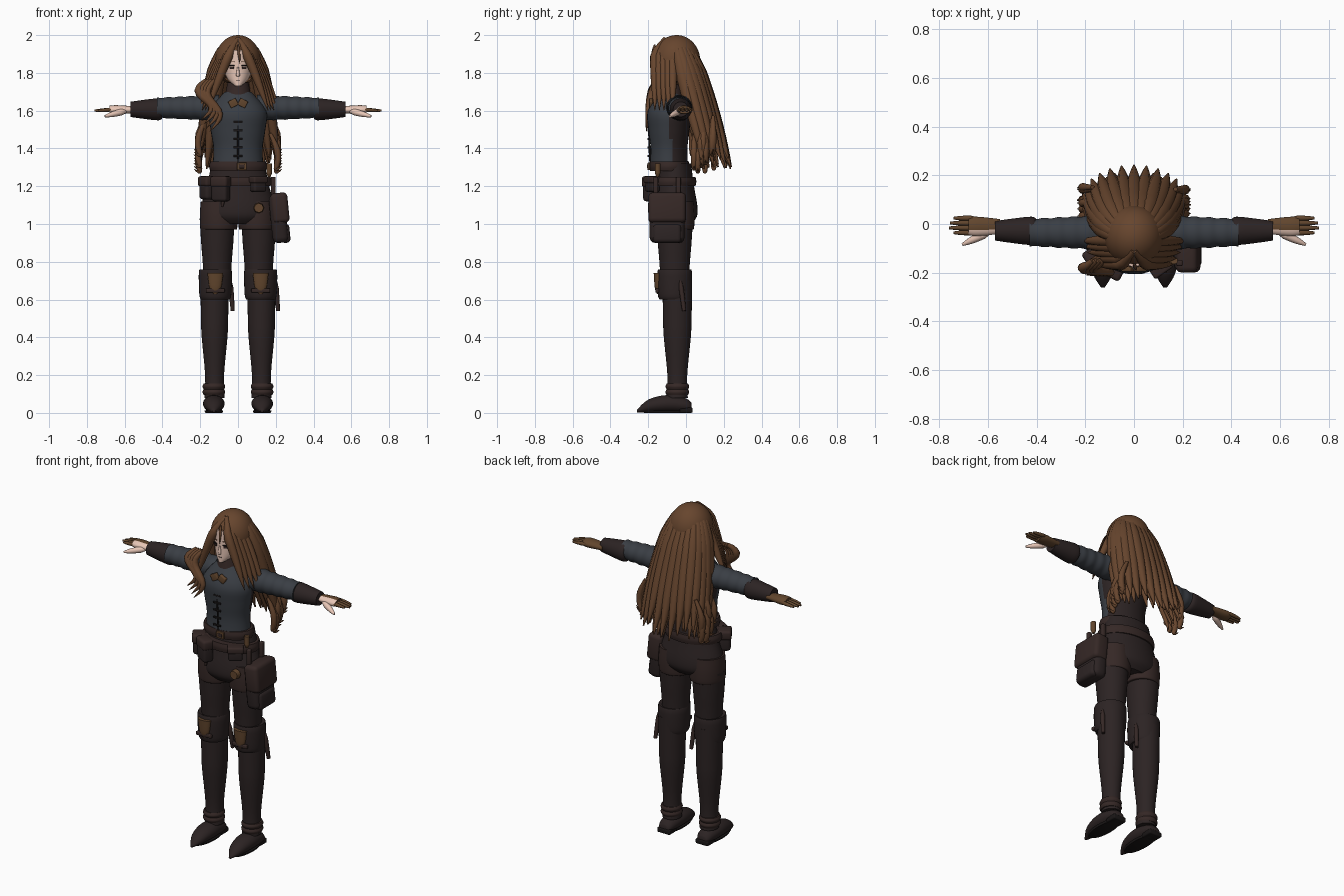
import bpy, bmesh, math, random
from mathutils import Vector

default_cube = bpy.data.objects.get("Cube")
if default_cube:
    bpy.data.objects.remove(default_cube, do_unlink=True)
random.seed(4)
parts = []


def material(name, *rgb):
    mat = bpy.data.materials.new(name)
    mat.use_nodes = True
    mat.diffuse_color = (*rgb, 1)
    mat.node_tree.nodes["Principled BSDF"].inputs["Base Color"].default_value = (*rgb, 1)
    return mat


HAIR = material("chestnut hair", .135, .06, .027)
SKIN = material("pale skin", .82, .58, .48)
SHIRT = material("slate cloth", .042, .048, .058)
LEATHER = material("dark brown leather", .025, .017, .017)
BELT = material("belt brown", .036, .021, .019)
TAN = material("tan leather", .12, .06, .026)
BLACK = material("near black", .01, .008, .008)


def register(name, mesh, mat):
    mesh.materials.clear()
    mesh.materials.append(mat)
    obj = bpy.data.objects.new(name, mesh)
    bpy.context.collection.objects.link(obj)
    parts.append(obj)
    return obj


def finish(name, bm, mat):
    bmesh.ops.recalc_face_normals(bm, faces=bm.faces[:])
    mesh = bpy.data.meshes.new(name)
    bm.to_mesh(mesh)
    bm.free()
    return register(name, mesh, mat)


def smooth(points, steps=4):
    """Catmull-Rom samples through a short list of tuples."""
    samples = []
    for i, (b, c) in enumerate(zip(points, points[1:])):
        before, after = points[max(i - 1, 0)], points[min(i + 2, len(points) - 1)]
        a, b, c, d = (Vector(p) for p in (before, b, c, after))
        for step in range(steps):
            t = step / steps
            samples.append(b + ((c - a) * t + (2 * a - 5 * b + 4 * c - d) * t ** 2
                                + (3 * (b - c) + d - a) * t ** 3) / 2)
    return samples + [Vector(points[-1])]


def limb(name, mat, levels, a=0, b=0, axis="z", flat=1, base=None, side=1, sides=32):
    """Oval skin through (position, radius) levels; base keeps one side of every oval aligned."""
    bm, rings = bmesh.new(), []
    for along, radius in smooth(levels):
        centre = b if base is None else base + radius * flat
        ring = []
        for i in range(sides):
            turn = math.tau * i / sides
            p, q = a + radius * math.cos(turn), centre + radius * flat * math.sin(turn)
            x, y, z = {"x": (along, p, q), "y": (p, along, q), "z": (p, q, along)}[axis]
            ring.append(bm.verts.new((x * side, y, z)))
        rings.append(ring)
    for low, high in zip(rings, rings[1:]):
        for i in range(sides):
            bm.faces.new((low[i - 1], low[i], high[i], high[i - 1]))
    bm.faces.new(rings[0])
    bm.faces.new(rings[-1])
    return finish(name, bm, mat)


def paint(obj, mat, rule):
    obj.data.materials.append(mat)
    for face in obj.data.polygons:
        face.material_index = int(rule(face.center, face.normal))


def box(name, mat, location, size, turn=0, tilt=0, soft=.25):
    bm = bmesh.new()
    bmesh.ops.create_cube(bm, size=1)
    bmesh.ops.scale(bm, vec=size, verts=bm.verts)
    bmesh.ops.bevel(bm, geom=bm.edges[:], offset=min(size) * soft, segments=3, profile=.5, affect="EDGES")
    obj = finish(name, bm, mat)
    obj.location, obj.rotation_euler = location, (0, tilt, turn)


def path(rule, count=12):
    return [rule(i / count) for i in range(count + 1)]


def line(start, end):
    return path(lambda u: Vector(start).lerp(Vector(end), u))


def strands(name, mat, paths, width, taper=.5):
    """Round strands that narrow towards the end."""
    curve = bpy.data.curves.new(name, "CURVE")
    curve.dimensions, curve.bevel_depth = "3D", width
    curve.bevel_resolution, curve.use_fill_caps = 3, True
    for points in paths:
        spline = curve.splines.new("POLY")
        spline.points.add(len(points) - 1)
        for i, (point, place) in enumerate(zip(spline.points, points)):
            u = i / (len(points) - 1)
            point.co = (*place, 1)
            point.radius = min(1, .5 + 2 * u) * (1 - taper * u ** 3)
    guide = bpy.data.objects.new(name, curve)
    bpy.context.collection.objects.link(guide)
    graph = bpy.context.evaluated_depsgraph_get()
    mesh = bpy.data.meshes.new_from_object(guide.evaluated_get(graph))
    bpy.data.objects.remove(guide)
    register(name, mesh, mat)


# Head and face
limb("head", SKIN, [(1.73, .015), (1.76, .05), (1.8, .07), (1.85, .08), (1.92, .06)], flat=1.2, base=-.175)
limb("nose", SKIN, [(1.78, .006), (1.79, .01), (1.83, .004)], b=-.175, sides=10)
box("mouth", BELT, (0, -.172, 1.762), (.022, .008, .003))
for side in (-1, 1):
    for name, mat, height, size in (("eye", BELT, 1.828, (.022, .008, .014)),
                                    ("lash", BLACK, 1.838, (.03, .009, .005)),
                                    ("brow", HAIR, 1.86, (.03, .008, .003))):
        box(name, mat, (.033 * side, -.168, height), size, turn=.4 * side)

# Shirt, collar and front closure
shirt = limb("shirt", SHIRT, [(1.3, .135), (1.4, .13), (1.5, .145), (1.6, .15), (1.7, .07)], b=-.09, flat=.75)
paint(shirt, LEATHER, lambda centre, normal: centre.y > -.08 and centre.z < 1.62)
limb("collar", BELT, [(1.65, .075), (1.75, .055)], b=-.085)
strands("shirt_seam", BLACK, [line((0, -.19, 1.3), (0, -.2, 1.6))], .005)
for i in range(5):
    box("toggle", BLACK, (0, -.2, 1.36 + .045 * i), (.05, .01, .01))
for side in (-1, 1):
    box("neck_bow", TAN, (.025 * side, -.185, 1.64), (.045, .02, .04), tilt=.5 * side)

# Arms, cuffs and hands
fingers, thumbs = [], []
for side in (-1, 1):
    arm = dict(axis="x", side=side)
    wrinkled = [(.1 + .03 * i, .07 - .0015 * i + .004 * (i % 2)) for i in range(12)]
    limb("sleeve", SHIRT, wrinkled, -.035, 1.615, flat=.95, **arm)
    limb("arm_cuff", LEATHER, [(.4, .045), (.42, .058), (.5, .05), (.57, .04)], -.028, 1.607, **arm)
    hand = limb("hand", TAN, [(.55, .03), (.6, .036), (.65, .04), (.68, .035)], -.01, 1.605, flat=.6, **arm)
    paint(hand, SKIN, lambda centre, normal: normal.y < -.3)
    for i, reach in enumerate((.74, .755, .76, .74)):
        y = .024 - .02 * i
        fingers.append(line((.65 * side, y, 1.607), (reach * side, y, 1.6)))
    thumbs.append(line((.59 * side, -.03, 1.6), (.705 * side, -.085, 1.57)))
strands("fingers", TAN, fingers, .011)
strands("thumbs", SKIN, thumbs, .018, taper=.7)

# Hips, legs and boots
limb("hips", LEATHER, [(1.32, .14), (1.2, .165), (1.1, .193), (1.04, .19), (1, .14)], b=-.06, flat=.62)
for side in (-1, 1):
    leg = dict(b=-.06, flat=1.05, side=side)
    limb("shorts_leg", BELT, [(1.12, .095), (1.05, .1), (.98, .098), (.97, .09)], .102, **leg)
    limb("thigh", LEATHER, [(1.03, .093), (.9, .085), (.8, .077), (.68, .07)], .11, **leg)
    limb("boot_fold", LEATHER, [(.6, .076), (.63, .085), (.75, .087), (.755, .07)], .12, **leg)
    leg["b"] = -.046
    limb("boot_shaft", LEATHER, [(.7, .075), (.5, .072), (.4, .068), (.2, .05), (.08, .053)], .124, **leg)
    for z in (.11, .14):
        limb("ankle_strap", BELT, [(z - .015, .054), (z, .06), (z + .015, .054)], .128, **leg)
    limb("foot", LEATHER, [(.03, .03), (0, .046), (-.1, .057), (-.2, .042), (-.26, .008)],
         .128, axis="y", flat=.8, base=.003, side=side)
    limb("sole", BLACK, [(0, .045), (.012, .05)], .128, -.1, flat=2.7, side=side)
    box("heel", BLACK, (.128 * side, 0, .015), (.085, .07, .03))
    limb("knee_plate", TAN, [(.63, .008), (.66, .03), (.74, .042)], .12, -.15, flat=.5, side=side)
    box("knee_band", BELT, (.12 * side, -.152, .648), (.1, .02, .022))
    x = .12 * side + .08
    strands("boot_strap_end", BELT, [line((x, -.03, .7), (x + .012, -.01, .54))], .013, taper=.2)

# Belts with buckle
for name, z, radius, depth in (("upper_belt", 1.305, .147, -.088), ("lower_belt", 1.225, .172, -.07)):
    limb(name, BELT, [(z - .025, radius), (z, radius + .006), (z + .025, radius)], b=depth, flat=.7)
box("buckle", TAN, (.02, -.197, 1.305), (.05, .012, .04))
box("buckle_centre", BELT, (.02, -.2, 1.305), (.03, .012, .02))

# Pouches sit around the lower belt
for turn, z, size in ((-1, 1.19, Vector((.08, .07, .12))), (-.5, 1.185, Vector((.09, .06, .13))),
                      (.6, 1.21, Vector((.08, .05, .08)))):
    spot = (.19 * math.sin(turn), -.07 - .13 * math.cos(turn), z)
    box("belt_pouch", LEATHER, spot, size, turn)
    flap = (size.x + .01, size.y + .01, size.z * .45)
    box("pouch_flap", BELT, (*spot[:2], z + size.z * .3), flap, turn)
strands("hanging_strap", BELT, [line((-.06, -.19, 1.22), (-.085, -.19, 1.09))], .013)
strands("belt_vial", TAN, [line((.165, -.15, 1.25), (.165, -.15, 1.32))], .015, taper=0)
limb("charm", TAN, [(-.2, .025), (-.17, .028)], .11, 1.085, axis="y", sides=8)

# Hip bag on the left side
box("bag_body", LEATHER, (.215, -.1, 1.03), (.085, .185, .26), tilt=-.1, soft=.35)
box("bag_flap", BELT, (.222, -.1, 1.085), (.09, .198, .16), tilt=-.1)
box("bag_pocket", LEATHER, (.25, -.1, .95), (.05, .15, .1), tilt=-.1, soft=.4)
for y in (-.16, -.04):
    box("bag_strap", BELT, (.187, y, 1.2), (.025, .025, .1))

# Hair cap, open over the face
bm = bmesh.new()
bmesh.ops.create_uvsphere(bm, u_segments=40, v_segments=28, radius=1)
bmesh.ops.scale(bm, vec=(.12, .125, .135), verts=bm.verts)
bmesh.ops.translate(bm, vec=(0, -.05, 1.865), verts=bm.verts)
centres = [(face, face.calc_center_median()) for face in bm.faces]
opening = [face for face, spot in centres if spot.y < -.1 and spot.z < 1.91 - abs(spot.x) * .8]
bmesh.ops.delete(bm, geom=opening, context="FACES")
finish("hair_cap", bm, HAIR)


def back_lock(angle, layer, length):
    def rule(u):
        spread = math.sqrt(u) * layer
        return ((.04 + .17 * spread) * math.sin(angle),
                .16 * u - .05 + (.04 + .09 * spread) * math.cos(angle), 1.965 - length * u)
    return path(rule)


def curtain(side, rank):
    return path(lambda u: (side * (.16 * u ** .8 + .015 * rank * math.sqrt(u)),
                           .024 * rank - .11 - .055 * min(1, 5 * u), 1.98 - .38 * u))


def chest_lock(rank):
    return path(lambda u: (-.13 - .015 * rank + .035 * math.sin(7 * u + 3), -.15 - .06 * math.sqrt(u),
                           1.76 - (.27 - .02 * rank) * u))


def curl(side, z, y):
    return path(lambda u: (side * (.17 + .07 * u + .02 * math.sin(6 * u)), y, z - .19 * math.sin(2 * u)))


# Hair falls from the crown, frames the face and curls at the sides
fan = [math.radians(14 * i) for i in range(-7, 8)]
strands("back_hair", HAIR, [back_lock(angle, layer, random.uniform(.6, .68))
                            for layer in (1, .75) for angle in fan], .039, taper=.9)
strands("face_hair", HAIR, [curtain(side, rank) for side in (-1, 1) for rank in range(5)], .026, taper=.95)
strands("chest_hair", HAIR, [chest_lock(rank) for rank in range(4)], .022, taper=.95)
strands("side_curls", HAIR, [curl(side, 1.57 - .015 * i, random.uniform(.02, .16))
                             for side in (-1, 1) for i in range(8)], .018, taper=.95)
strands("forehead_wisp", HAIR, [line((0, -.165, 1.95), (.01, -.19, 1.85))], .008, taper=.9)

# Smooth shading with sharp creases kept
bpy.ops.object.select_all(action="DESELECT")
for obj in parts:
    obj.select_set(True)
bpy.context.view_layer.objects.active = parts[0]
bpy.ops.object.shade_smooth_by_angle(angle=math.radians(45))
